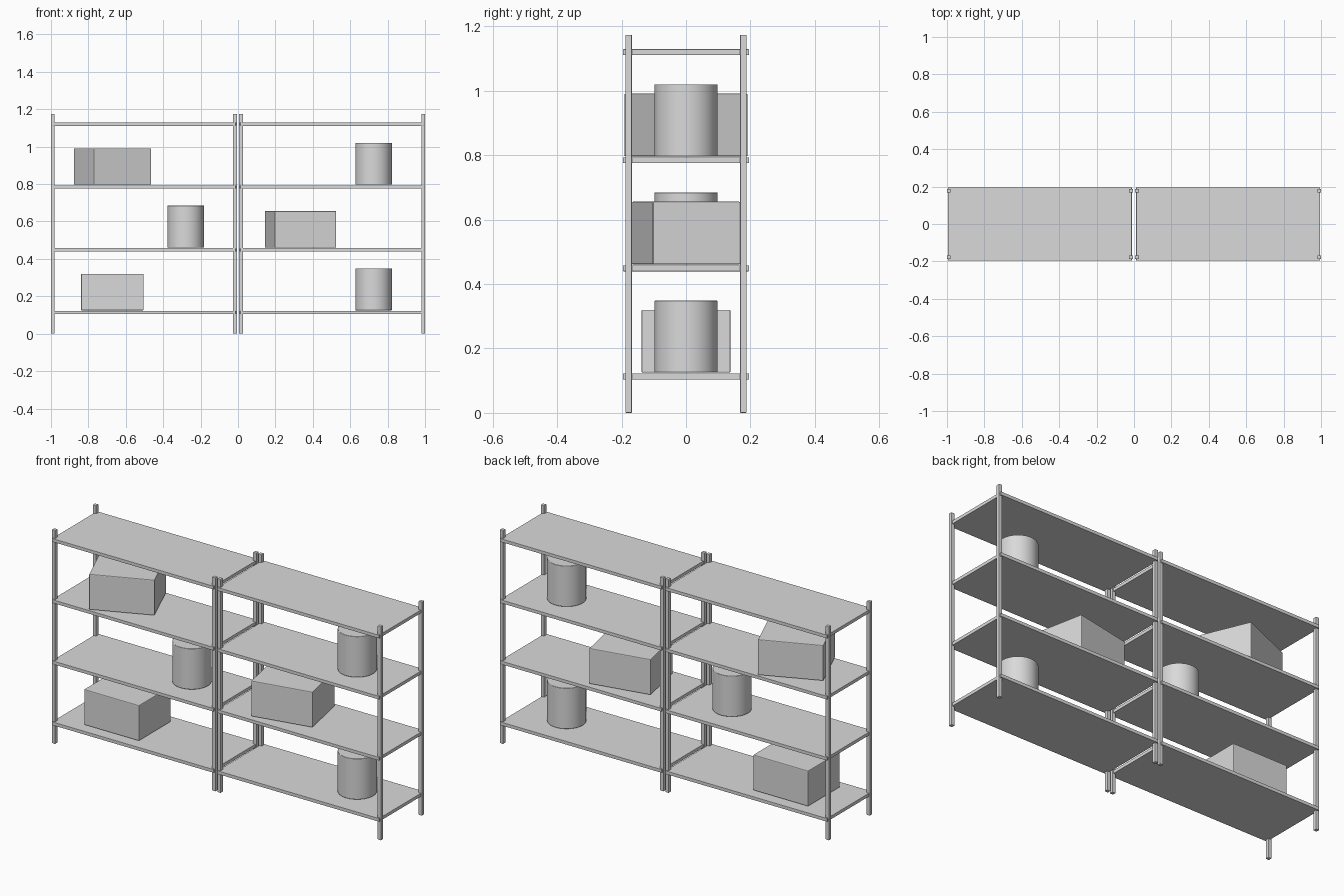
import bpy, math

if "Cube" in bpy.data.objects:
    bpy.data.objects.remove(bpy.data.objects["Cube"])

grey = bpy.data.materials.new("light grey")
grey.diffuse_color = (0.7, 0.7, 0.7, 1)
grey.use_nodes = True
grey.node_tree.nodes["Principled BSDF"].inputs["Base Color"].default_value = grey.diffuse_color


def finish(ob, name, bevel):
    ob.name = name
    ob.data.materials.append(grey)
    if bevel:
        m = ob.modifiers.new("soft edges", 'BEVEL')
        m.width = bevel
        m.segments = 2
        m.limit_method = 'ANGLE'
        m.angle_limit = math.radians(40)
    return ob


def block(name, centre, size, bevel=0.0, turn=0.0):
    bpy.ops.mesh.primitive_cube_add(size=1, location=centre, rotation=(0, 0, turn))
    ob = bpy.context.object
    ob.scale = size
    bpy.ops.object.transform_apply(location=False, rotation=False, scale=True)
    return finish(ob, name, bevel)


def drum(name, x, z, radius=0.0975, height=0.224):
    bpy.ops.mesh.primitive_cylinder_add(vertices=48, radius=radius, depth=height,
                                        location=(x, 0, z + height / 2))
    ob = finish(bpy.context.object, name, 0.002)
    bpy.ops.object.shade_smooth_by_angle(angle=math.radians(35))


LEVELS = [0.113 + 0.3357 * i for i in range(4)]   # shelf centre heights
SHELF_T = 0.018
REST = [z + SHELF_T / 2 + 0.003 for z in LEVELS]  # undersides of the goods

# Two identical shelving units side by side
for side, cx in (("left", -0.503), ("right", 0.503)):
    for i, z in enumerate(LEVELS):
        block(f"{side}_shelf_{i + 1}", (cx, 0, z), (0.982, 0.391, SHELF_T), 0.001)
    for sx in (-1, 1):
        for sy in (-1, 1):
            block(f"{side}_post", (cx + sx * 0.487, sy * 0.178, 0.587),
                  (0.02, 0.02, 1.174), 0.002)

# Storage boxes: x, level, turn about z
for x, level, turn in ((-0.672, 0, 0.0), (0.334, 1, 0.2), (-0.671, 2, 0.4)):
    block("storage_box", (x, 0, REST[level] + 0.0975), (0.334, 0.277, 0.195), 0.004, turn)

# Round containers: x, level
for x, level in ((0.725, 0), (-0.28, 1), (0.725, 2)):
    drum("round_container", x, REST[level])
